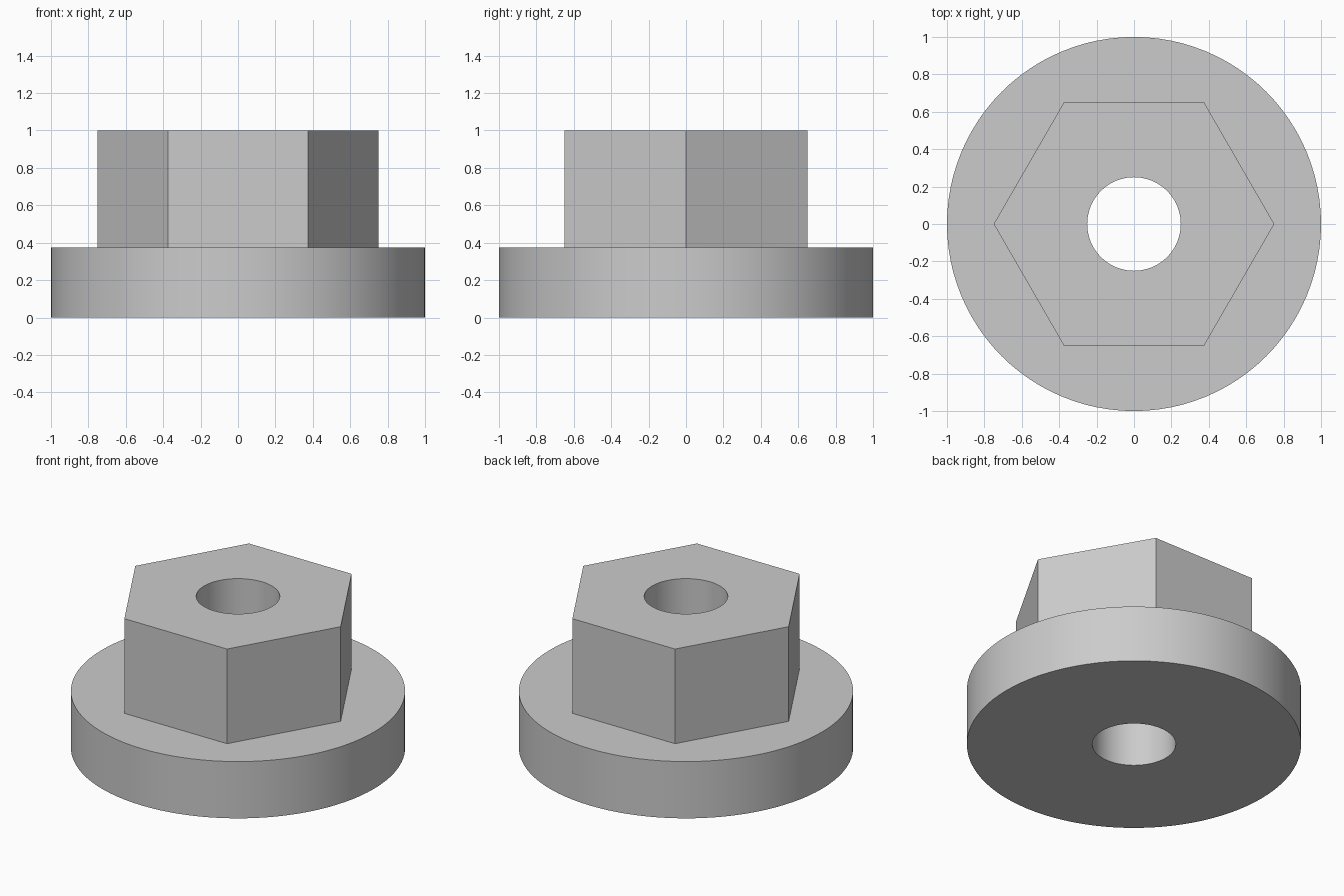
import bpy
import bmesh
from math import cos, sin, pi

if "Cube" in bpy.data.objects:
    bpy.data.objects.remove(bpy.data.objects["Cube"])

SEGMENTS = 96
FLANGE_R, HEX_R, BORE_R = 1.0, 0.75, 0.25
FLANGE_TOP, HEX_TOP = 0.375, 1.0


def round_radius(r):
    return lambda a: r


def hex_radius(r):
    # Distance to a hexagon's side, with corners on the x axis
    return lambda a: r * cos(pi / 6) / cos(a % (pi / 3) - pi / 6)


def add_ring(bm, radius, z):
    angles = [2 * pi * i / SEGMENTS for i in range(SEGMENTS)]
    return [bm.verts.new((radius(a) * cos(a), radius(a) * sin(a), z)) for a in angles]


# Plain grey metal
grey = bpy.data.materials.new("grey metal")
grey.use_nodes = True
colour = (0.6, 0.6, 0.6, 1)
grey.diffuse_color = colour
grey.node_tree.nodes["Principled BSDF"].inputs["Base Color"].default_value = colour

# Closed loop of cross-sections: bore, underside, flange, hexagon, top face
bore, flange, hexagon = round_radius(BORE_R), round_radius(FLANGE_R), hex_radius(HEX_R)
bm = bmesh.new()
rings = [add_ring(bm, shape, z) for shape, z in (
    (bore, 0), (flange, 0), (flange, FLANGE_TOP),
    (hexagon, FLANGE_TOP), (hexagon, HEX_TOP), (bore, HEX_TOP))]

for k, lower in enumerate(rings):
    upper = rings[(k + 1) % len(rings)]
    for i in range(SEGMENTS):
        j = (i + 1) % SEGMENTS
        bm.faces.new((lower[i], lower[j], upper[j], upper[i]))
bmesh.ops.recalc_face_normals(bm, faces=bm.faces)

mesh = bpy.data.meshes.new("flanged_hex_nut")
bm.to_mesh(mesh)
bm.free()
mesh.materials.append(grey)
nut = bpy.data.objects.new("flanged_hex_nut", mesh)
bpy.context.collection.objects.link(nut)

# Smooth round walls, crisp hexagon and rims
bpy.ops.object.select_all(action="DESELECT")
nut.select_set(True)
bpy.context.view_layer.objects.active = nut
bpy.ops.object.shade_smooth_by_angle(angle=pi / 6)
